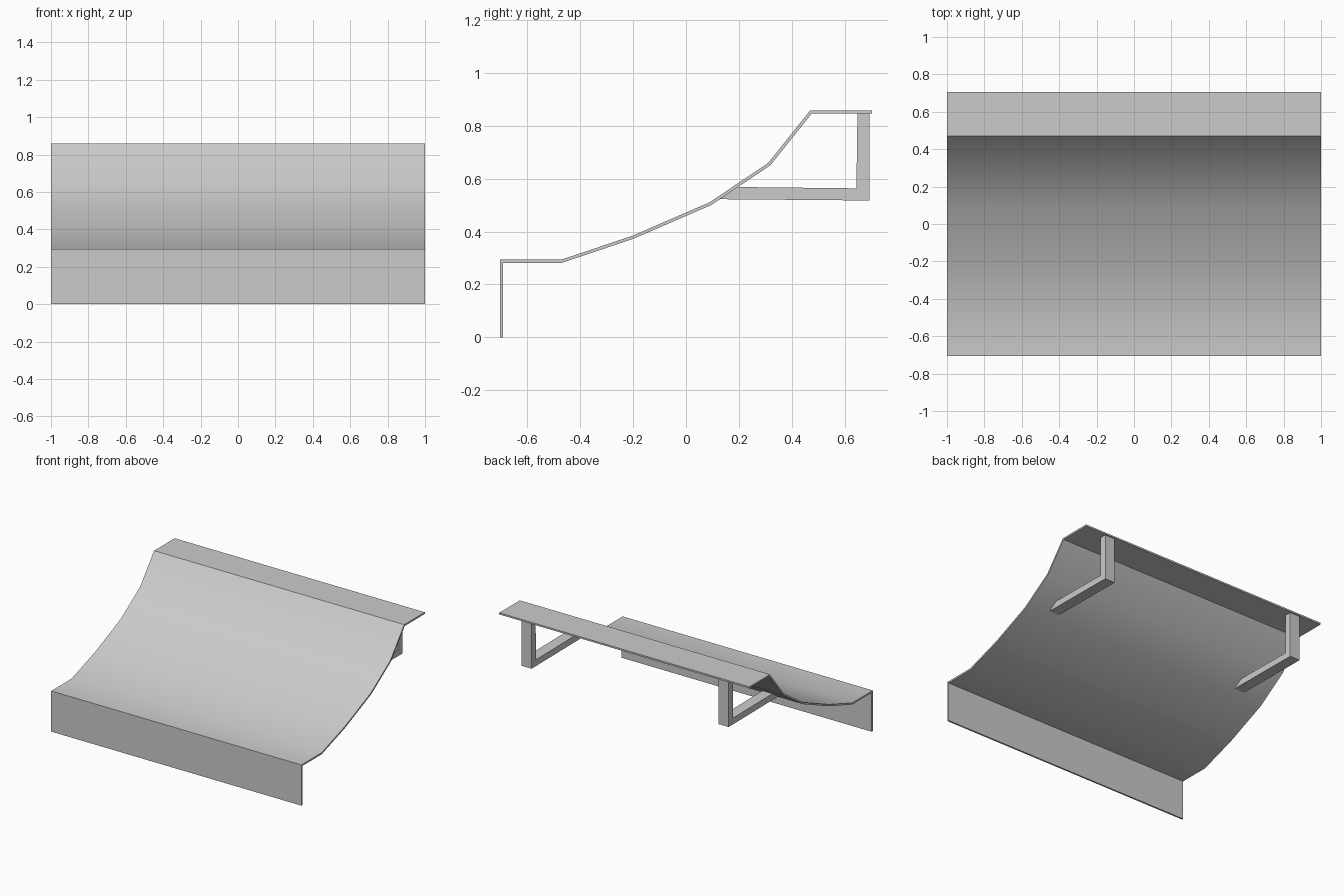
import bpy
from mathutils import Vector

if "Cube" in bpy.data.objects:
    bpy.data.objects.remove(bpy.data.objects["Cube"])


def extrude(name, profile, x0, x1):
    """Extrude a closed (y, z) outline along x, wound so normals face outward."""
    n = len(profile)
    area = sum(profile[i][0] * profile[(i + 1) % n][1] - profile[(i + 1) % n][0] * profile[i][1]
               for i in range(n))
    if area < 0:
        profile = profile[::-1]
    verts = [(x, y, z) for x in (x0, x1) for y, z in profile]
    faces = [tuple(reversed(range(n))), tuple(range(n, 2 * n))]
    faces += [(i, (i + 1) % n, n + (i + 1) % n, n + i) for i in range(n)]
    mesh = bpy.data.meshes.new(name)
    mesh.from_pydata(verts, [], faces)
    obj = bpy.data.objects.new(name, mesh)
    bpy.context.collection.objects.link(obj)
    return obj


def offset(points, t):
    """Mitred offset of an open polyline to its right-hand side."""
    pts = [Vector(p) for p in points]
    normals = []
    for a, b in zip(pts, pts[1:]):
        d = (b - a).normalized()
        normals.append(Vector((d.y, -d.x)))
    out = []
    for i, p in enumerate(pts):
        n0 = normals[max(i - 1, 0)]
        n1 = normals[min(i, len(normals) - 1)]
        m = p + (n0 + n1) * (t / (1 + n0.dot(n1)))
        out.append((m.x, m.y))
    return out


# Curved sheet: front lip, lower ledge, concave sweep, upper ledge
top = [(-0.705, 0), (-0.705, 0.294), (-0.472, 0.294), (-0.204, 0.384),
       (0.089, 0.511), (0.311, 0.66), (0.47, 0.859), (0.705, 0.859)]
sheet = extrude("ramp_sheet", top + offset(top, 0.012)[::-1], -1, 1)
bpy.context.view_layer.objects.active = sheet
sheet.select_set(True)
bpy.ops.object.shade_smooth_by_angle(angle=0.52)

# L-shaped support brackets under the upper ledge
bracket = [(0.122, 0.523), (0.695, 0.518), (0.695, 0.848), (0.649, 0.848),
           (0.645, 0.564), (0.19, 0.569)]
for side, x in (("left", -0.788), ("right", 0.788)):
    extrude(side + "_bracket", bracket, x - 0.04, x + 0.04)
